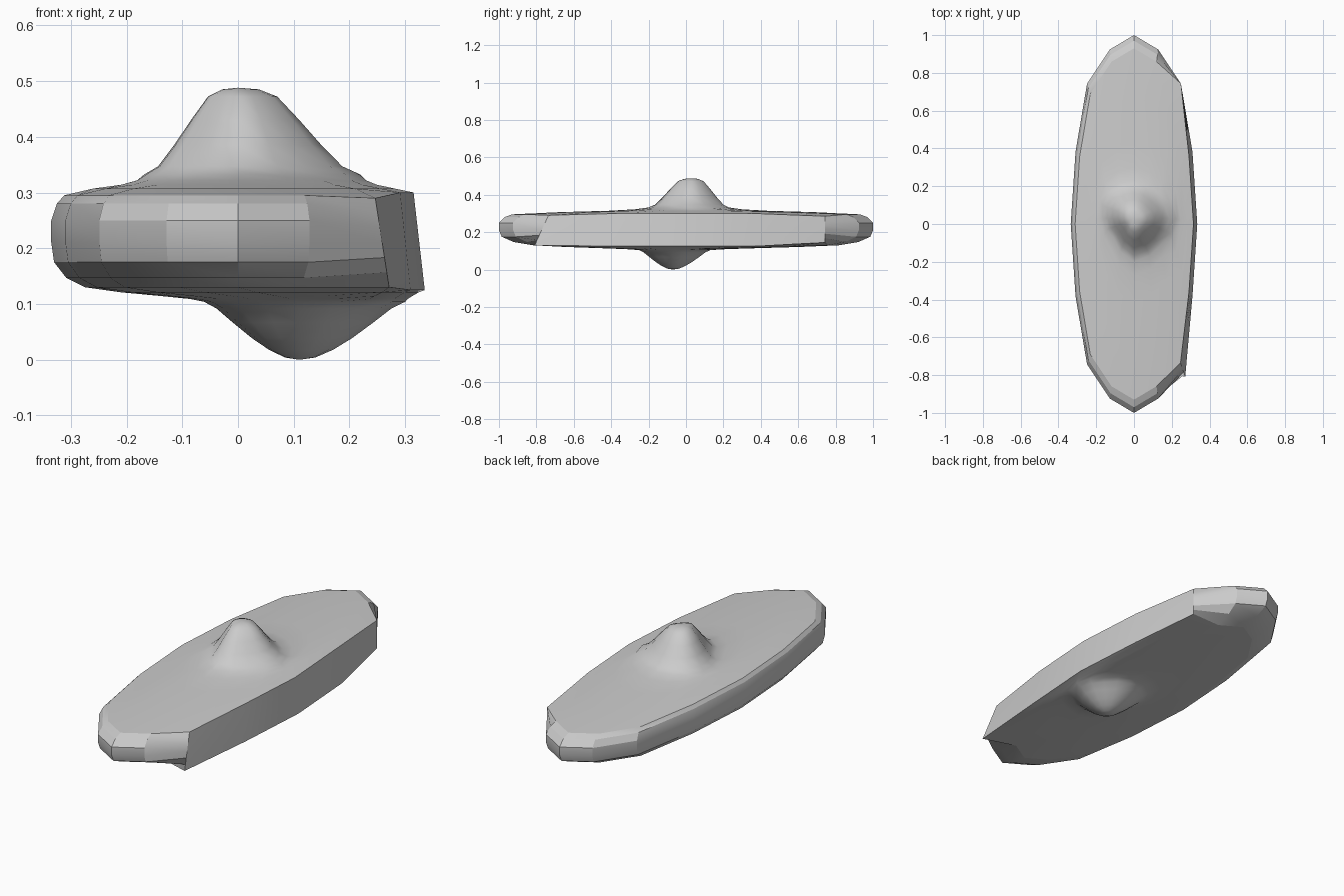
import bpy, bmesh, math
from mathutils import Vector

if "Cube" in bpy.data.objects:
    bpy.data.objects.remove(bpy.data.objects["Cube"], do_unlink=True)

grey = bpy.data.materials.new("plain grey")
grey.use_nodes = True
colour = (0.6, 0.6, 0.6, 1)
grey.diffuse_color = colour
grey.node_tree.nodes["Principled BSDF"].inputs["Base Color"].default_value = colour

SIDES = 16
ANGLES = [2 * math.pi * i / SIDES for i in range(SIDES)]


def loft(name, rings, angle, tip=None):
    """Skin closed rings from top to bottom, with an optional closing tip."""
    bm = bmesh.new()
    loops = [[bm.verts.new(p) for p in ring] for ring in rings]
    for a, b in zip(loops, loops[1:]):
        for i in range(SIDES):
            j = (i + 1) % SIDES
            bm.faces.new((a[i], b[i], b[j], a[j]))
    if tip:
        top = bm.verts.new(tip)
        for i in range(SIDES):
            bm.faces.new((top, loops[0][i], loops[0][(i + 1) % SIDES]))
    mesh = bpy.data.meshes.new(name)
    bm.to_mesh(mesh)
    bm.free()
    mesh.materials.append(grey)
    ob = bpy.data.objects.new(name, mesh)
    bpy.context.collection.objects.link(ob)
    bpy.ops.object.select_all(action="DESELECT")
    ob.select_set(True)
    bpy.context.view_layer.objects.active = ob
    bpy.ops.object.shade_smooth_by_angle(angle=math.radians(angle))
    return ob


def rim_ring(scale, z, k):
    """Oval ring; the +x side is a flat wall, k runs from its top to its foot."""
    ring = []
    for i, a in enumerate(ANGLES):
        step = min(i, SIDES - i)
        bulge = 1.05 if i % 4 == 2 else 1
        s, h = scale, z
        if step <= 2:
            s, h = 0.94 + 0.06 * k, 0.3 - 0.175 * k
            if i == 2:
                s, h = 1, 0.285 - 0.14 * k
            elif i == SIDES - 2:
                s, h = 0.99 + 0.1 * k, 0.29 - 0.16 * k
        ring.append(Vector((0.335 * s * bulge * math.cos(a), s * bulge * math.sin(a), h)))
    return ring


# Rounded rim of the oval disc
levels = [(0.93, 0.295), (0.97, 0.28), (1, 0.25), (1, 0.21),
          (0.985, 0.175), (0.92, 0.147), (0.82, 0.13)]
rim = [rim_ring(s, z, n / (len(levels) - 1)) for n, (s, z) in enumerate(levels)]
loft("disc_rim", rim, 22)


def bumped_cap(name, edge, centre, radii, bump, skirt, flip=False):
    """Disc face with a smooth bump; radii give its footprint in 8 directions."""
    foot = []
    for i, a in enumerate(ANGLES):
        r = (radii[i // 2] + radii[((i + 1) // 2) % 8]) / 2
        foot.append(Vector((r * math.cos(a), r * math.sin(a), 0)))
    c = Vector((*centre, 0))
    rings = [[c + f * t + Vector((0, 0, z)) for f in foot] for t, z in bump[1:]]
    for t, z in skirt:
        ring = [(c + f).lerp(e, t) for f, e in zip(foot, edge)]
        rings.append([Vector((p.x, p.y, z)) for p in ring])
    rings.append(edge)
    ob = loft(name, rings, 50, (*centre, bump[0][1]))
    if flip:
        ob.data.flip_normals()


# Upper face with the tall, off-square dome
bumped_cap("upper_face", rim[0], (0, 0.03),
           [0.22, 0.19, 0.2, 0.2, 0.165, 0.15, 0.23, 0.2],
           [(0, 0.488), (0.17, 0.485), (0.32, 0.472), (0.5, 0.43),
            (0.68, 0.385), (0.85, 0.347), (1, 0.332)],
           [(0.1, 0.322), (0.3, 0.314), (0.65, 0.307)])

# Lower face with the smaller, offset dome
bumped_cap("lower_face", rim[-1], (0.11, -0.07),
           [0.19, 0.17, 0.2, 0.2, 0.17, 0.17, 0.18, 0.17],
           [(0, 0), (0.15, 0.004), (0.32, 0.018), (0.5, 0.039),
            (0.7, 0.067), (0.87, 0.092), (1, 0.104)],
           [(0.12, 0.109), (0.35, 0.114), (0.7, 0.121)], True)
